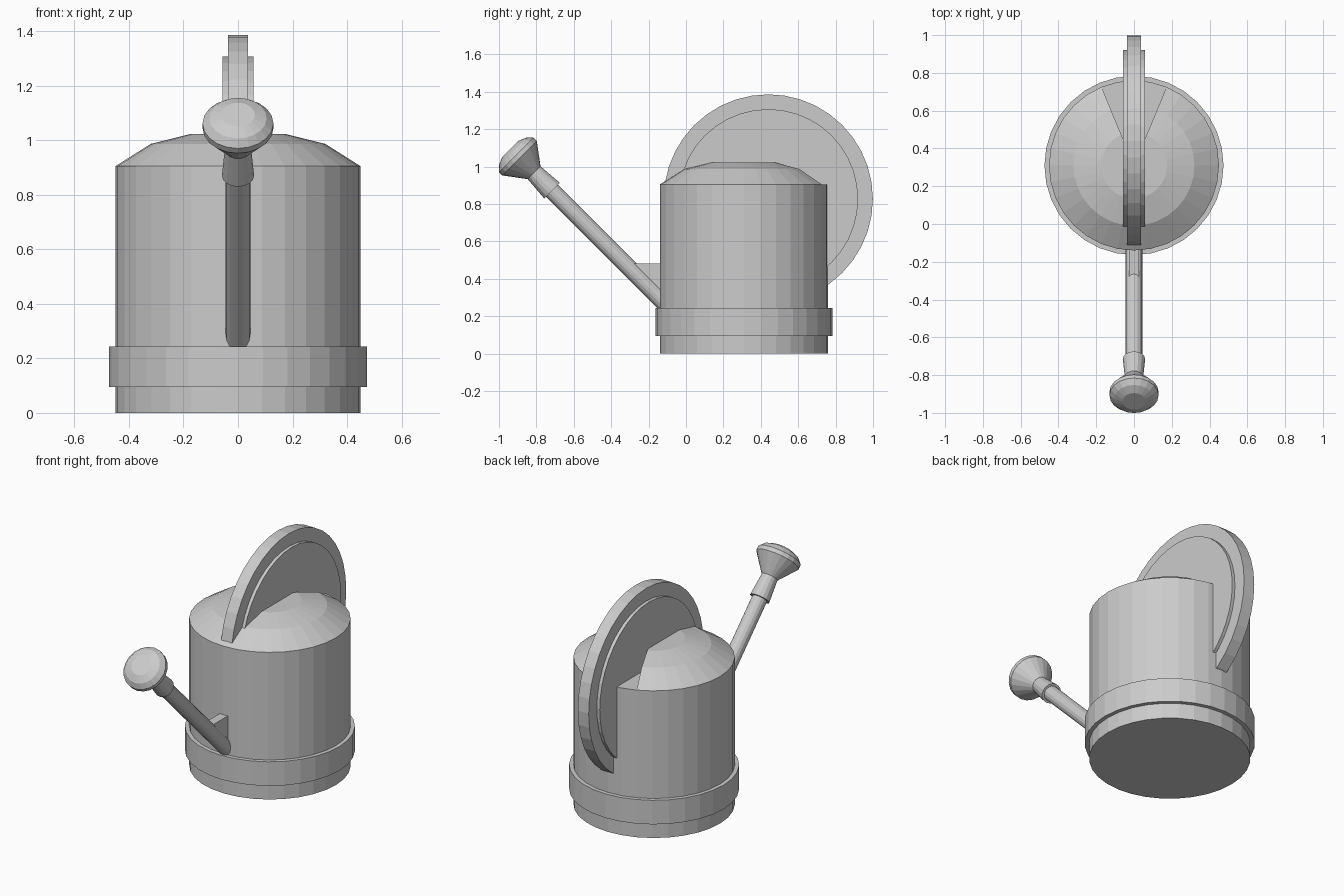
import bpy, bmesh, math
from mathutils import Matrix, Vector

if "Cube" in bpy.data.objects:
    bpy.data.objects.remove(bpy.data.objects["Cube"])


def finish(name, bm, matrix=None):
    bmesh.ops.remove_doubles(bm, verts=bm.verts, dist=1e-5)
    bmesh.ops.recalc_face_normals(bm, faces=bm.faces)
    me = bpy.data.meshes.new(name)
    bm.to_mesh(me)
    bm.free()
    ob = bpy.data.objects.new(name, me)
    bpy.context.collection.objects.link(ob)
    if matrix:
        ob.matrix_world = matrix
    return ob


def lathe(name, profile, segs, matrix, skip=0):
    """Revolve (radius, height) points; skip = segments left out each side of +y."""
    bm = bmesh.new()
    count = segs - 2 * skip
    cols = []
    for i in range(count + 1):
        a = math.pi / 2 + 2 * math.pi * (i + skip) / segs
        cols.append([bm.verts.new((r * math.cos(a), r * math.sin(a), h)) for r, h in profile])
    for c0, c1 in zip(cols, cols[1:]):
        for j in range(len(profile) - 1):
            quad = [c0[j], c1[j], c1[j + 1], c0[j + 1]]
            if profile[j][0] == 0:
                quad.pop(1)
            elif profile[j + 1][0] == 0:
                quad.pop(2)
            bm.faces.new(quad)
    if skip:
        bm.faces.new(cols[0])
        bm.faces.new(cols[-1])
    return finish(name, bm, matrix)


centre = Matrix.Translation((0, 0.31, 0))

# Body with its raised band
lathe("body", [(0, 0), (0.45, 0), (0.45, 0.095), (0.474, 0.095), (0.474, 0.243),
               (0.45, 0.243), (0.45, 0.905), (0, 0.905)], 32, centre)

# Domed lid with a filling notch at the back
lathe("lid", [(0, 0.905), (0.45, 0.905), (0.32, 0.987), (0.175, 1.023), (0, 1.023)],
      32, centre, skip=2)

# Disc handle: narrow rim around a thicker core
handle_axis = Matrix.Translation((0, 0.44, 0.827)) @ Matrix.Rotation(math.pi / 2, 4, 'Y')
lathe("handle", [(0, -0.057), (0.48, -0.057), (0.48, -0.037), (0.559, -0.037),
                 (0.559, 0.037), (0.48, 0.037), (0.48, 0.057), (0, 0.057)], 40, handle_axis)

# Spout, collar and rose along one tilted axis
axis = Matrix.Translation((0, -0.14, 0.295)) @ Matrix.Rotation(math.pi / 4, 4, 'X')
lathe("spout", [(0, -0.1), (0.045, -0.1), (0.045, 0.83), (0, 0.83)], 16, axis)
lathe("collar", [(0, 0.815), (0.059, 0.815), (0.047, 0.97), (0, 0.97)], 16, axis)
lathe("rose", [(0, 0.95), (0.048, 0.95), (0.13, 1.06), (0.13, 1.085), (0.105, 1.112),
               (0.062, 1.13), (0, 1.13)], 20, axis)

# Bracket between spout and body
bm = bmesh.new()
face = bm.faces.new([bm.verts.new((-0.027, y, z)) for y, z in
                     ((-0.3, 0.483), (-0.1, 0.483), (-0.1, 0.27))])
ext = bmesh.ops.extrude_face_region(bm, geom=[face])
bmesh.ops.translate(bm, vec=Vector((0.054, 0, 0)),
                    verts=[v for v in ext["geom"] if isinstance(v, bmesh.types.BMVert)])
finish("spout_bracket", bm)
